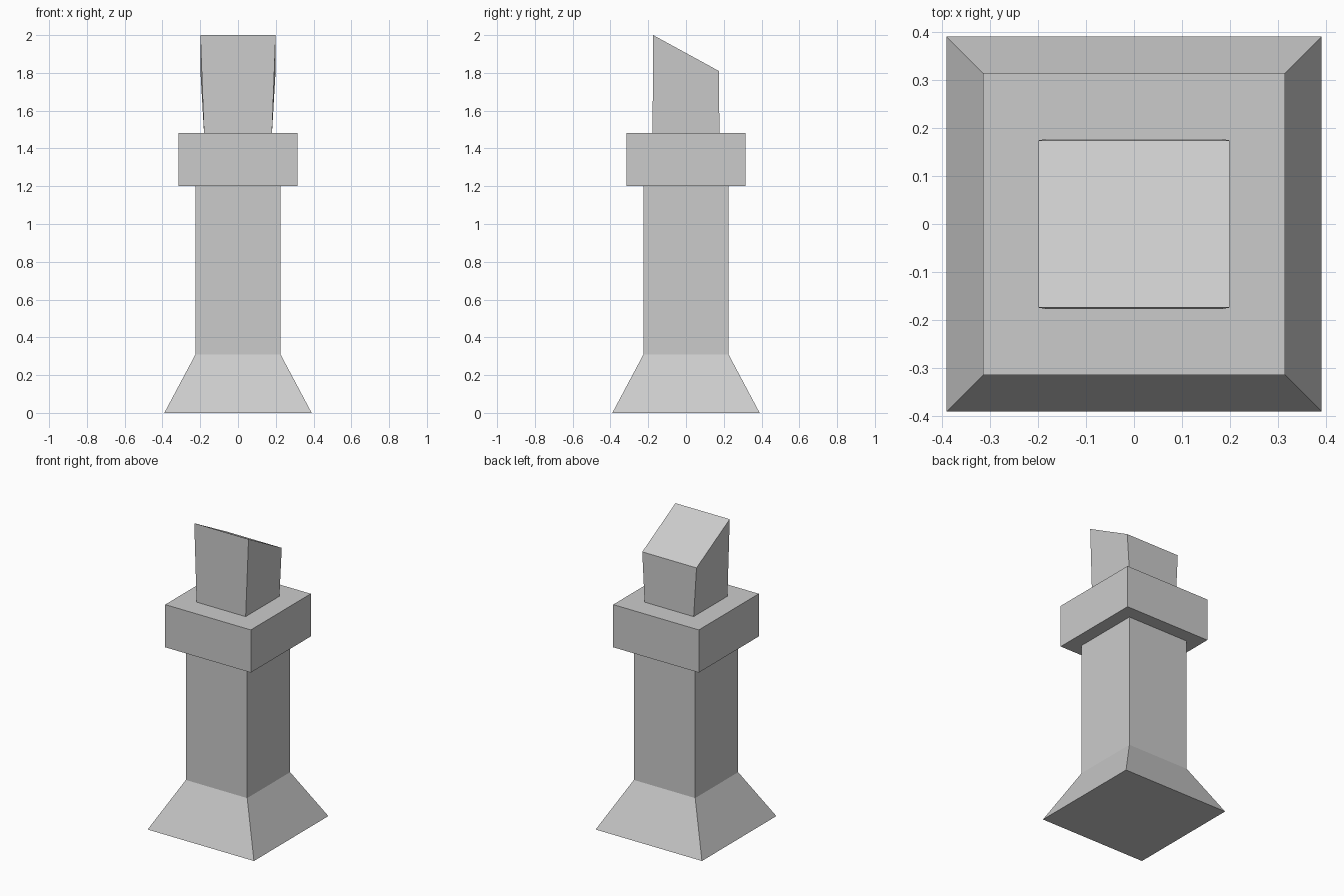
import bpy
import bmesh

cube = bpy.data.objects.get("Cube")
if cube:
    bpy.data.objects.remove(cube, do_unlink=True)

stone = bpy.data.materials.new("light_grey_stone")
stone.use_nodes = True
grey = (0.6, 0.6, 0.6, 1)
stone.diffuse_color = grey
stone.node_tree.nodes["Principled BSDF"].inputs["Base Color"].default_value = grey


def square_stack(name, sections):
    """Join rectangular sections (half_x, half_y, z_front, z_back), bottom to top."""
    bm = bmesh.new()
    rings = []
    for hx, hy, zf, zb in sections:
        corners = ((-hx, -hy, zf), (hx, -hy, zf), (hx, hy, zb), (-hx, hy, zb))
        rings.append([bm.verts.new(c) for c in corners])
    bm.faces.new(rings[0][::-1])
    bm.faces.new(rings[-1])
    for low, high in zip(rings, rings[1:]):
        for i in range(4):
            j = (i + 1) % 4
            bm.faces.new((low[i], low[j], high[j], high[i]))
    mesh = bpy.data.meshes.new(name)
    bm.to_mesh(mesh)
    bm.free()
    mesh.materials.append(stone)
    obj = bpy.data.objects.new(name, mesh)
    bpy.context.collection.objects.link(obj)
    return obj


# Flared foot and straight shaft as one piece
shaft = 0.225
square_stack("flared_column", [(0.39, 0.39, 0, 0),
                               (shaft, shaft, 0.31, 0.31),
                               (shaft, shaft, 1.2, 1.2)])

# Wide collar block
collar = 0.314
square_stack("collar", [(collar, collar, 1.2, 1.2),
                        (collar, collar, 1.483, 1.483)])

# Slightly flared cap, cut at a slope towards the back
square_stack("sloped_cap", [(0.18, 0.177, 1.483, 1.483),
                            (0.199, 0.174, 2.0, 1.81)])
